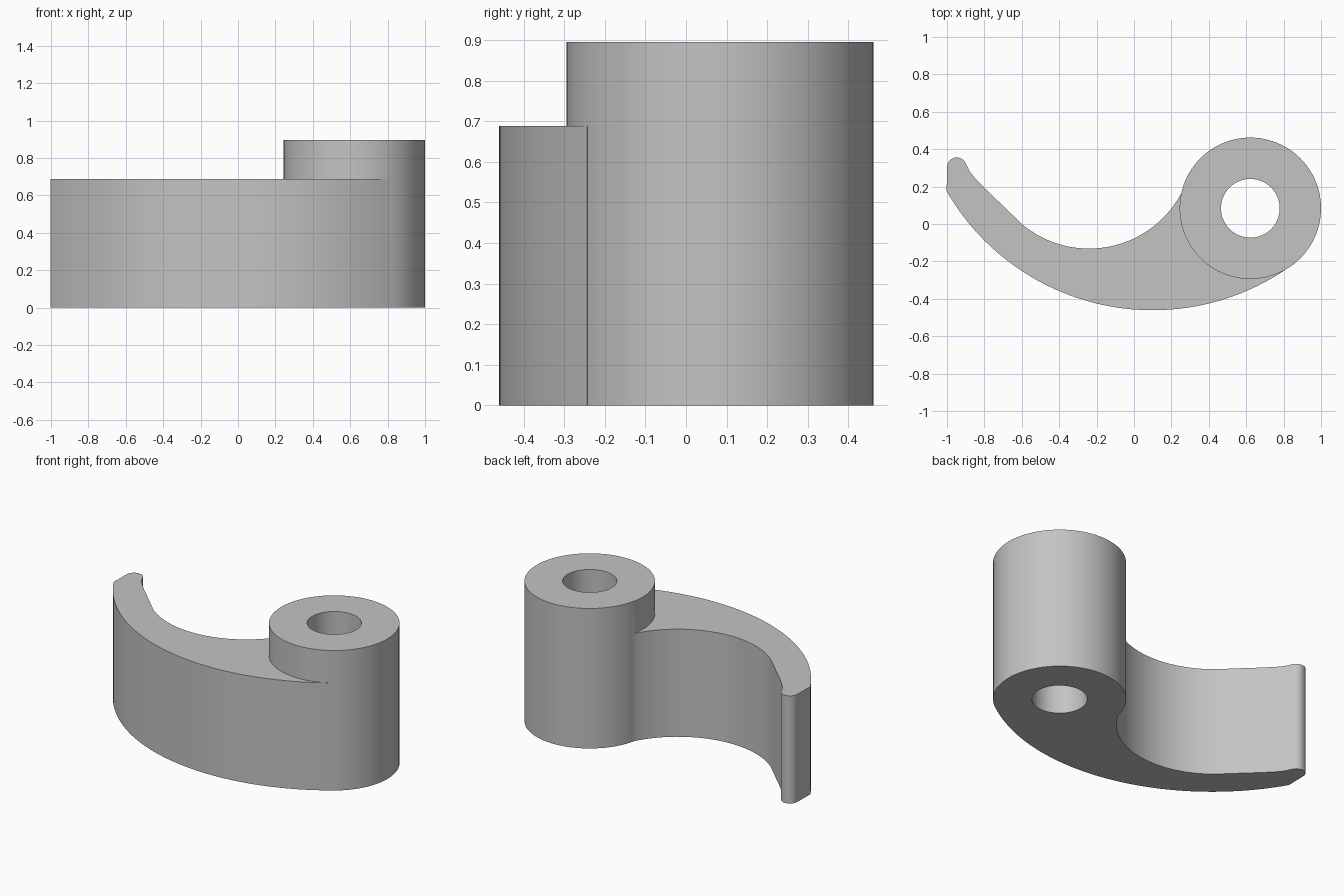
import bpy
import bmesh
from math import cos, sin, radians, pi

if "Cube" in bpy.data.objects:
    bpy.data.objects.remove(bpy.data.objects["Cube"], do_unlink=True)

HUB = (0.622, 0.084)
HUB_R, HOLE_R = 0.378, 0.157
HUB_H, ARM_H = 0.895, 0.688

grey = bpy.data.materials.new("plain grey")
grey.use_nodes = True
grey.diffuse_color = (0.55, 0.55, 0.55, 1)
grey.node_tree.nodes["Principled BSDF"].inputs["Base Color"].default_value = (0.55, 0.55, 0.55, 1)


def arc(center, radius, start, end, steps):
    """Points on an arc, angles in degrees."""
    angles = [radians(start + (end - start) * i / steps) for i in range(steps + 1)]
    return [(center[0] + radius * cos(a), center[1] + radius * sin(a)) for a in angles]


def prism(name, outline, bottom, top):
    """Extrude a flat outline upward into a solid."""
    bm = bmesh.new()
    face = bm.faces.new([bm.verts.new((x, y, bottom)) for x, y in outline])
    grown = bmesh.ops.extrude_face_region(bm, geom=[face], use_keep_orig=True)
    verts = [v for v in grown["geom"] if isinstance(v, bmesh.types.BMVert)]
    bmesh.ops.translate(bm, verts=verts, vec=(0, 0, top - bottom))
    bmesh.ops.recalc_face_normals(bm, faces=bm.faces)
    mesh = bpy.data.meshes.new(name)
    bm.to_mesh(mesh)
    bm.free()
    mesh.materials.append(grey)
    obj = bpy.data.objects.new(name, mesh)
    bpy.context.collection.objects.link(obj)
    return obj


def combine(target, tool, operation):
    """Apply a boolean and discard the tool."""
    mod = target.modifiers.new(operation.lower(), "BOOLEAN")
    mod.operation = operation
    mod.solver = "EXACT"
    mod.object = tool
    bpy.ops.object.select_all(action="DESELECT")
    bpy.context.view_layer.objects.active = target
    target.select_set(True)
    bpy.ops.object.modifier_apply(modifier=mod.name)
    bpy.data.objects.remove(tool, do_unlink=True)


# Curved arm: outer sweep, rounded tip, inner hollow
outline = arc((0.10, 0.811), 1.272, -56, -150, 48)
outline += arc((-0.948, 0.304), 0.052, 180, 25, 12)
outline += [(-0.88, 0.283), (-0.85, 0.245), (-0.797, 0.19), (-0.70, 0.097)]
outline += arc((-0.24, 0.427), 0.5585, -130, -22, 40)
lever = prism("lever_arm_and_hub", outline, 0, ARM_H)

# Round hub with a through bore
hub = prism("hub", arc(HUB, HUB_R, 0, 356.25, 95), 0, HUB_H)
combine(lever, hub, "UNION")
bore = prism("bore_cutter", arc(HUB, HOLE_R, 0, 354.375, 63), -0.1, HUB_H + 0.1)
combine(lever, bore, "DIFFERENCE")

# Merge the leftover coplanar seams on the flat faces
bm = bmesh.new()
bm.from_mesh(lever.data)
bmesh.ops.remove_doubles(bm, verts=bm.verts, dist=0.0002)
bmesh.ops.dissolve_limit(bm, angle_limit=pi / 1800, verts=bm.verts, edges=bm.edges)
bm.to_mesh(lever.data)
bm.free()

bpy.ops.object.shade_smooth_by_angle(angle=radians(25))
